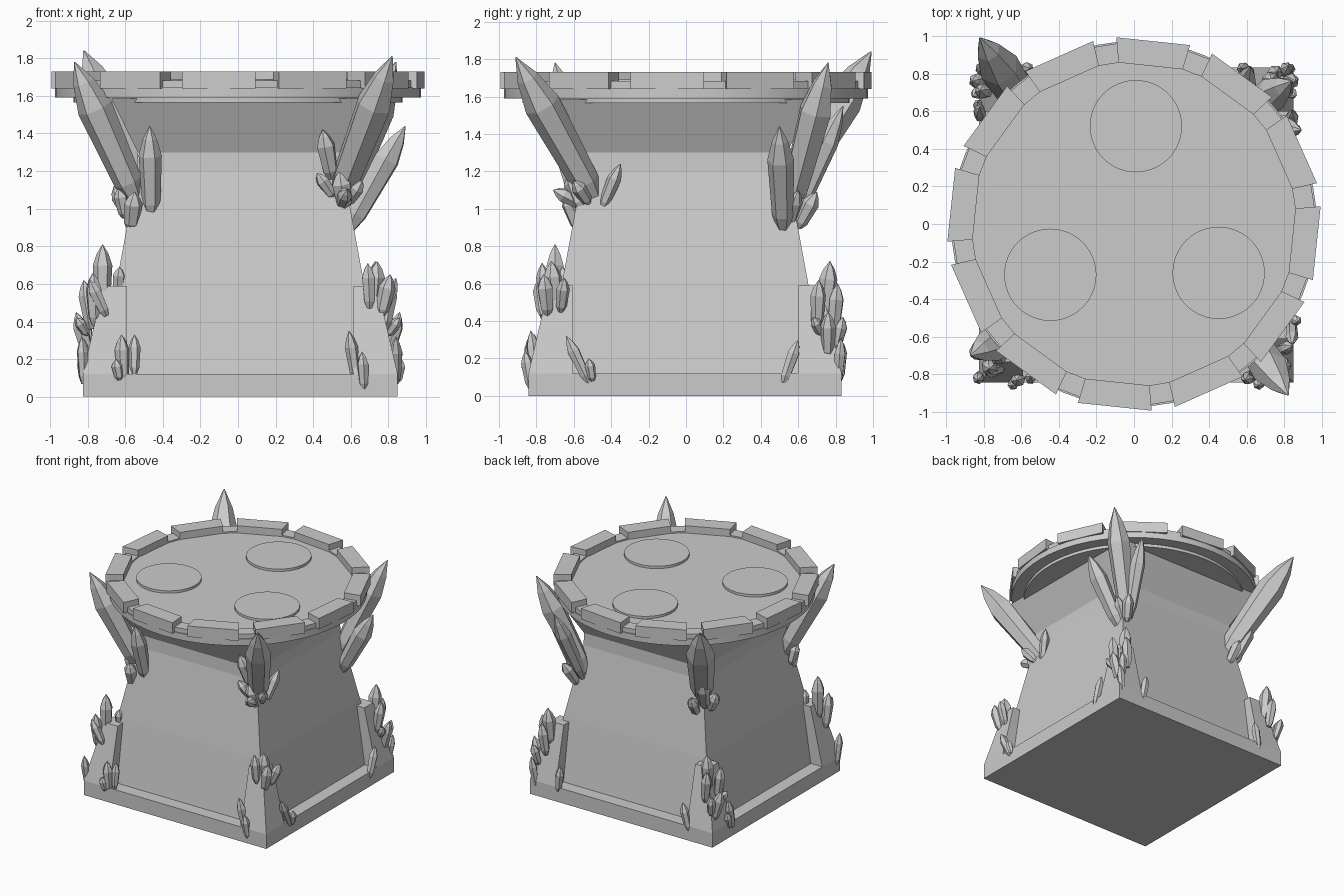
import bpy, bmesh, math
from mathutils import Vector

CX, CY = 0.012, -0.005      # centre of the square tower


def finish(bm, name):
    bmesh.ops.recalc_face_normals(bm, faces=bm.faces)
    me = bpy.data.meshes.new(name)
    bm.to_mesh(me)
    bm.free()
    ob = bpy.data.objects.new(name, me)
    bpy.context.collection.objects.link(ob)
    return ob


def loft(bm, rings):
    """Skin a stack of equal-length point rings and cap both ends."""
    vs = [[bm.verts.new(p) for p in r] for r in rings]
    n = len(vs[0])
    for a, b in zip(vs, vs[1:]):
        for i in range(n):
            j = (i + 1) % n
            bm.faces.new((a[i], a[j], b[j], b[i]))
    bm.faces.new(vs[0][::-1])
    bm.faces.new(vs[-1])


def rect(x0, x1, y0, y1, z):
    return [(x0, y0, z), (x1, y0, z), (x1, y1, z), (x0, y1, z)]


def square(h, z):
    return rect(CX - h, CX + h, CY - h, CY + h, z)


def circle(r, z, n, x=0, y=0):
    return [(x + r * math.cos(2 * math.pi * i / n), y + r * math.sin(2 * math.pi * i / n), z)
            for i in range(n)]


def solid(name, *rings):
    bm = bmesh.new()
    loft(bm, rings)
    return finish(bm, name)


def disc(name, r, z0, z1, n=64, x=0, y=0):
    ob = solid(name, circle(r, z0, n, x, y), circle(r, z1, n, x, y))
    for p in ob.data.polygons:
        p.use_smooth = len(p.vertices) == 4
    ob.data.set_sharp_from_angle(angle=math.radians(30))


# Square tower: plinth and flared shaft
solid("plinth", square(0.837, 0), square(0.837, 0.12))
solid("tower_shaft", *[square(h, z) for h, z in
      ((0.735, 0.1), (0.655, 0.62), (0.548, 1.2), (0.545, 1.3), (0.685, 1.585))])

# Sloped corner buttresses
for sx in (-1, 1):
    for sy in (-1, 1):
        def foot(o, z):
            i = 0.603
            return rect(CX + sx * i, CX + sx * o, CY + sy * i, CY + sy * o, z)
        solid("corner_buttress", foot(0.837, 0.12), foot(0.728, 0.59))

# Round platform
disc("platform_underside", 0.875, 1.565, 1.6)
disc("platform", 0.972, 1.59, 1.645)
disc("platform_floor", 0.9, 1.64, 1.67)
for x, y in ((0.01, 0.52), (-0.445, -0.27), (0.45, -0.26)):
    disc("round_pad", 0.245, 1.66, 1.69, 48, x, y)

# Rim: low curb ring with twelve straight blocks
bm = bmesh.new()
for k in range(12):
    a = math.radians(24 + 30 * k)
    u, t = Vector((math.cos(a), math.sin(a), 0)), Vector((-math.sin(a), math.cos(a), 0))

    def slab(z, w0, w1, r0, r1):
        return [u * r + t * w + Vector((0, 0, z))
                for r, w in ((r0, -w0), (r1, -w1), (r1, w1), (r0, w0))]
    loft(bm, [slab(z, 0.172, 0.197, 0.845, 0.977) for z in (1.64, 1.73)])
finish(bm, "rim_blocks")
bm = bmesh.new()
for k in range(12):
    a = math.radians(39 + 30 * k)
    u, t = Vector((math.cos(a), math.sin(a), 0)), Vector((-math.sin(a), math.cos(a), 0))
    loft(bm, [slab(z, 0.09, 0.09, 0.86, 0.962) for z in (1.64, 1.682)])
finish(bm, "rim_gap_stones")


def crystals(name, sx, sy, *items):
    """Cluster of six-sided shards; each item is base xyz, tip xyz, radius."""
    bm = bmesh.new()
    for k, (ax, ay, az, bx, by, bz, r) in enumerate(items):
        a, b = Vector((ax * sx, ay * sy, az)), Vector((bx * sx, by * sy, bz))
        q = (b - a).to_track_quat('Z', 'Y')
        rings = []
        for f, s in ((0, 0.4), (0.16, 0.8), (0.68, 1.0), (0.86, 0.6), (1, 0.03)):
            rings.append([a + q @ Vector((s * r * math.cos(math.pi * i / 3 + k),
                                          s * r * math.sin(math.pi * i / 3 + k),
                                          f * (b - a).length)) for i in range(6)])
        loft(bm, rings)
    finish(bm, name)


# Upper clusters, one under the platform at each corner
crystals("crystals_front_left", -1, -1,
         (.53, .52, 1.02, .87, .70, 1.78, .095), (.46, .55, .95, .47, .68, 1.44, .062),
         (.57, .57, .89, .55, .64, 1.09, .05), (.60, .52, .95, .63, .55, 1.12, .04))
crystals("crystals_front_right", 1, -1,
         (.52, .47, 1.02, .82, .91, 1.81, .098), (.50, .55, 1.16, .45, .62, 1.42, .05),
         (.57, .56, 1.0, .54, .62, 1.2, .055), (.58, .52, 1.03, .66, .60, 1.15, .04),
         (.51, .56, 1.06, .42, .60, 1.19, .035), (.57, .45, 1.0, .62, .35, 1.24, .038),
         (.55, .55, 1.02, .58, .71, 1.1, .04))
crystals("crystals_back_right", 1, 1,
         (.53, .55, .98, .84, .76, 1.78, .092), (.58, .52, .88, .89, .50, 1.44, .072),
         (.54, .58, .95, .62, .84, 1.55, .06), (.58, .60, .9, .64, .70, 1.09, .045),
         (.56, .55, .9, .68, .60, 1.1, .04))
crystals("crystals_back_left", -1, 1,
         (.50, .50, 1.02, .82, .99, 1.84, .11), (.57, .57, 1.0, .64, .70, 1.28, .055),
         (.57, .50, .95, .66, .54, 1.12, .045), (.50, .57, .93, .52, .68, 1.1, .045))

# Middle clusters on the buttress ridges
crystals("ridge_crystals_front_left", -1, -1,
         (.72, .70, .46, .72, .70, .81, .052), (.76, .74, .38, .77, .77, .66, .045),
         (.64, .64, .55, .63, .66, .69, .035), (.70, .77, .43, .79, .79, .62, .035))
crystals("ridge_crystals_front_right", 1, -1,
         (.72, .70, .46, .74, .72, .72, .05), (.70, .75, .47, .69, .77, .71, .038),
         (.76, .74, .43, .81, .76, .65, .045), (.77, .67, .45, .84, .65, .63, .036))
for sx in (-1, 1):
    crystals("ridge_crystals_back", sx, 1,
             (.72, .74, .42, .73, .77, .72, .05), (.78, .70, .36, .82, .71, .62, .042),
             (.73, .79, .34, .76, .81, .6, .042), (.79, .76, .2, .86, .76, .45, .042),
             (.80, .72, .33, .86, .68, .42, .03), (.79, .80, .25, .82, .84, .42, .035))

# Small shards at the foot of each corner
crystals("foot_crystals_front_left", -1, -1,
         (.82, .80, .07, .83, .83, .32, .032), (.61, .82, .08, .62, .83, .33, .04),
         (.55, .83, .12, .55, .81, .33, .032), (.63, .84, .09, .65, .86, .2, .03))
crystals("foot_crystals_front_right", 1, -1,
         (.63, .80, .08, .59, .83, .35, .035), (.67, .83, .04, .66, .86, .24, .032),
         (.84, .52, .07, .84, .64, .32, .034), (.85, .50, .08, .87, .52, .2, .028))
crystals("foot_crystals_back_right", 1, 1,
         (.80, .81, .05, .84, .83, .31, .032), (.84, .52, .07, .84, .60, .3, .034),
         (.60, .82, .08, .57, .83, .3, .034))
crystals("foot_crystals_back_left", -1, 1,
         (.82, .56, .07, .82, .62, .31, .034), (.60, .82, .08, .55, .83, .3, .034),
         (.82, .60, .08, .83, .65, .22, .03))
